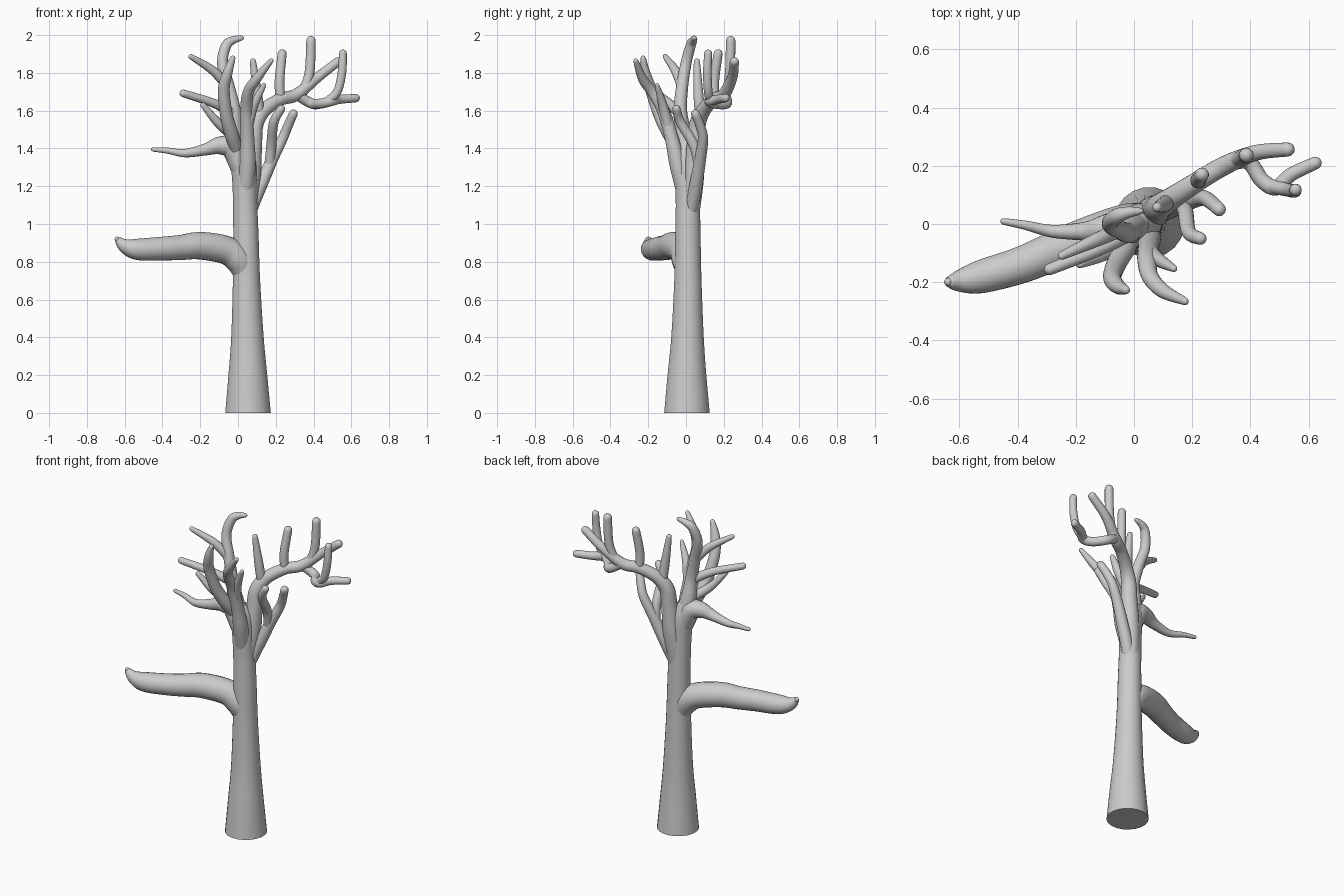
import bpy, bmesh, math
from mathutils import Vector

SIDES = 20


def spline(pts, steps=6):
    """Catmull-Rom through (x, y, z, radius) points."""
    p = [Vector(q) for q in pts]
    p = [2 * p[0] - p[1]] + p + [2 * p[-1] - p[-2]]
    out = []
    for i in range(1, len(p) - 2):
        a, b, c, d = p[i - 1:i + 3]
        for k in range(steps):
            t = k / steps
            out.append(0.5 * (2 * b + (c - a) * t + (2 * a - 5 * b + 4 * c - d) * t * t
                              + (3 * b - a - 3 * c + d) * t ** 3))
    out.append(p[-2])
    return out


def limb(name, *pts, round_tip=True):
    """Tapered round tube along a smooth path; the tip stays inside the last point."""
    path = spline(pts)
    pos = [q.to_3d() for q in path]
    rad = [max(q[3], 0.004) for q in path]
    n = len(pos)
    tan = [(pos[min(i + 1, n - 1)] - pos[max(i - 1, 0)]).normalized() for i in range(n)]
    if round_tip:
        end, r, d = pos[-1] - tan[-1] * rad[-1] * 0.6, rad[-1], tan[-1]
        pos[-1] = end
        for k in range(1, 5):
            a = k * math.pi / 2 / 4.4
            pos.append(end + d * r * math.sin(a))
            rad.append(r * math.cos(a))
            tan.append(d)
    bm = bmesh.new()
    u = tan[0].orthogonal().normalized()
    rings = []
    for c, r, t in zip(pos, rad, tan):
        u = (u - t * u.dot(t)).normalized()
        v = t.cross(u)
        rings.append([bm.verts.new(c + r * (u * math.cos(2 * math.pi * i / SIDES)
                                            + v * math.sin(2 * math.pi * i / SIDES)))
                      for i in range(SIDES)])
    for a, b in zip(rings, rings[1:]):
        for i in range(SIDES):
            j = (i + 1) % SIDES
            bm.faces.new((a[i], a[j], b[j], b[i]))
    bm.faces.new(rings[0][::-1])
    bm.faces.new(rings[-1])
    me = bpy.data.meshes.new(name)
    bm.to_mesh(me)
    bm.free()
    ob = bpy.data.objects.new(name, me)
    bpy.context.collection.objects.link(ob)
    bpy.ops.object.select_all(action='DESELECT')
    ob.select_set(True)
    bpy.context.view_layer.objects.active = ob
    bpy.ops.object.shade_smooth_by_angle(angle=math.radians(45))
    return ob


# Trunk, flared towards the ground
limb("trunk", (.053, .005, 0, .122), (.052, .005, .2, .104), (.05, .008, .4, .087),
     (.045, .01, .7, .073), (.042, .01, .93, .068), (.038, .01, 1.1, .065),
     (.035, .008, 1.22, .066), (.025, .005, 1.35, .066), (.0, .0, 1.44, .045))

# Thick low limb on the left
limb("low_limb", (.045, .01, .7, .05), (.01, 0, .8, .073), (-.06, -.015, .86, .075),
     (-.2, -.065, .885, .073), (-.3, -.105, .876, .067), (-.4, -.145, .87, .063),
     (-.53, -.182, .866, .057), (-.6, -.196, .885, .038), (-.645, -.2, .925, .014))

# Left crown
limb("left_spike", (.02, .0, 1.3, .06), (-.03, -.005, 1.4, .06), (-.1, -.015, 1.415, .047),
     (-.17, -.025, 1.395, .032), (-.28, -.025, 1.375, .022), (-.37, -.005, 1.388, .016),
     (-.455, .01, 1.395, .011))
limb("centre_stem", (.01, .0, 1.36, .055), (-.01, -.015, 1.48, .045), (-.02, -.03, 1.6, .036),
     (-.05, -.02, 1.73, .032), (-.082, .0, 1.85, .029), (-.062, .025, 1.945, .027),
     (-.02, .04, 1.975, .02), (.028, .045, 1.986, .011))
limb("centre_twig_high", (-.05, -.02, 1.72, .026), (-.13, -.055, 1.81, .024),
     (-.255, -.112, 1.89, .014))
limb("centre_twig_mid", (-.015, -.03, 1.58, .03), (-.13, -.09, 1.64, .024),
     (-.3, -.16, 1.695, .02))
limb("centre_twig_low", (-.01, -.04, 1.46, .03), (-.1, -.1, 1.53, .025),
     (-.19, -.14, 1.635, .014))
limb("front_left_branch", (-.01, -.04, 1.4, .035), (-.035, -.09, 1.48, .037),
     (-.062, -.14, 1.58, .034), (-.075, -.185, 1.71, .031), (-.055, -.215, 1.8, .026),
     (-.025, -.228, 1.885, .014))

# Front crown
limb("front_branch", (.04, -.01, 1.18, .045), (.05, -.045, 1.32, .044), (.05, -.075, 1.45, .037),
     (.045, -.12, 1.6, .034), (.055, -.18, 1.7, .029), (.1, -.23, 1.77, .025),
     (.18, -.268, 1.87, .013))
limb("front_twig", (.05, -.09, 1.5, .028), (.08, -.12, 1.62, .025), (.14, -.155, 1.74, .012))

# Slim forked branch on the right
limb("right_branch", (.06, .025, 1.06, .035), (.1, .045, 1.16, .036), (.14, .06, 1.25, .034),
     (.18, .075, 1.34, .031), (.235, .09, 1.45, .027), (.265, .075, 1.52, .025),
     (.298, .045, 1.595, .023))
limb("right_fork", (.165, .07, 1.3, .026), (.177, .04, 1.42, .027), (.19, -.03, 1.54, .025),
     (.235, -.053, 1.62, .021))

# Long arched branch at the back right
limb("arched_branch", (.045, .02, 1.04, .05), (.065, .04, 1.25, .056), (.08, .052, 1.42, .048),
     (.092, .062, 1.53, .044), (.14, .095, 1.605, .038), (.225, .15, 1.66, .034),
     (.31, .2, 1.685, .033), (.42, .245, 1.775, .027), (.54, .257, 1.868, .024))
limb("arched_twig_inner", (.115, .075, 1.57, .028), (.1, .065, 1.7, .026), (.078, .057, 1.87, .016))
limb("arched_twig_mid", (.225, .15, 1.65, .026), (.22, .15, 1.76, .026), (.235, .172, 1.915, .024))
limb("arched_twig_outer", (.34, .215, 1.69, .025), (.378, .232, 1.8, .026), (.387, .237, 1.985, .025))
limb("drooping_twig", (.31, .205, 1.685, .028), (.39, .215, 1.638, .027), (.44, .15, 1.638, .027),
     (.49, .125, 1.65, .027), (.54, .17, 1.66, .024), (.635, .215, 1.667, .022))
limb("drooping_fork", (.47, .13, 1.645, .025), (.525, .118, 1.7, .023), (.55, .113, 1.8, .023),
     (.556, .118, 1.915, .021))
